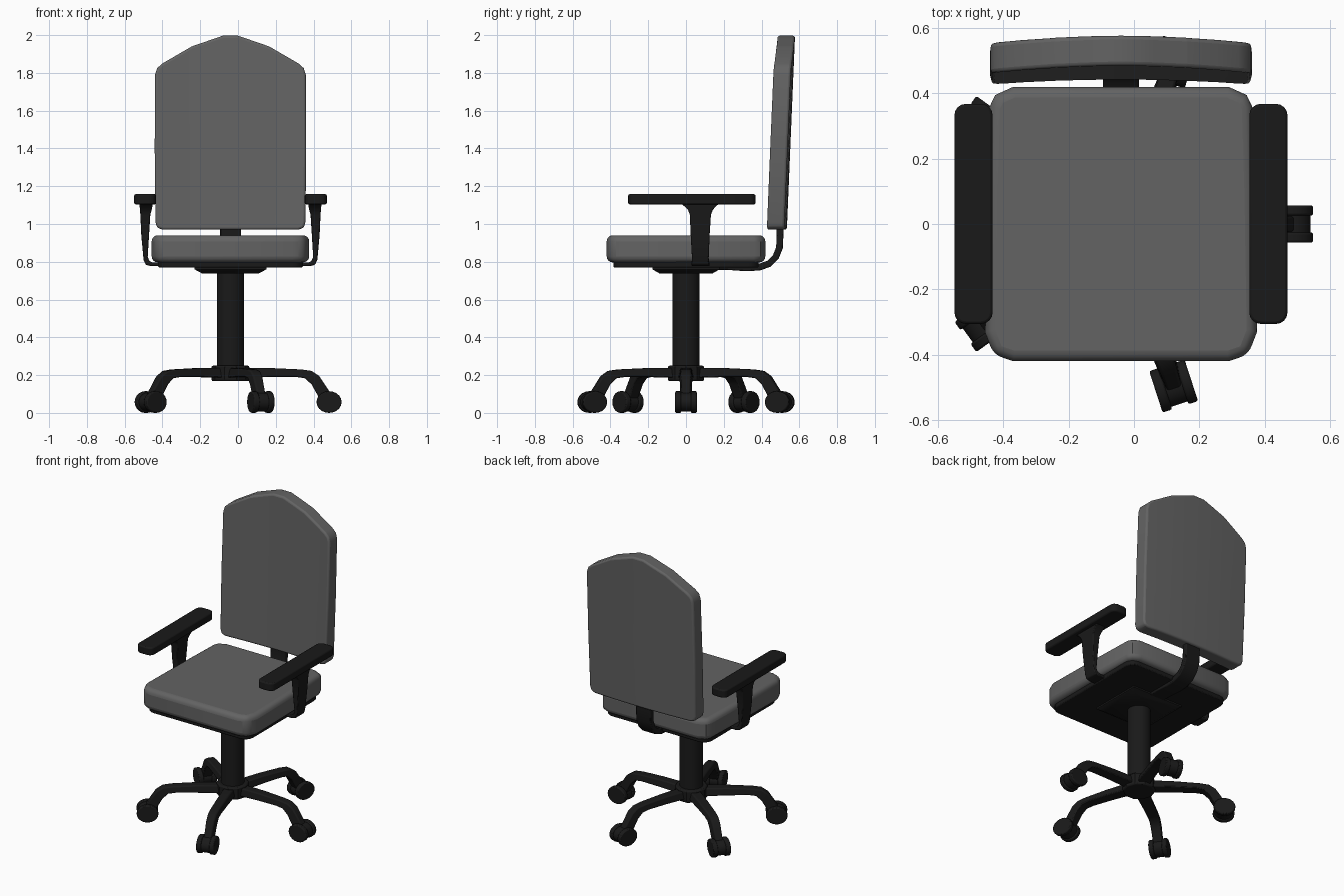
import bpy, bmesh, math
from mathutils import Matrix, Vector

if "Cube" in bpy.data.objects:
    bpy.data.objects.remove(bpy.data.objects["Cube"])

CX = -0.04  # centre line of the chair


def material(name, v):
    m = bpy.data.materials.new(name)
    m.diffuse_color = (v, v, v, 1)
    m.use_nodes = True
    m.node_tree.nodes["Principled BSDF"].inputs["Base Color"].default_value = m.diffuse_color
    return m


BLACK = material("black_plastic", 0.01)
FABRIC = material("grey_fabric", 0.125)


def finish(name, bm, mat, bevel=0.0, segs=2, matrix=None):
    bmesh.ops.recalc_face_normals(bm, faces=bm.faces)
    me = bpy.data.meshes.new(name)
    bm.to_mesh(me)
    bm.free()
    if matrix:
        me.transform(matrix)
    me.materials.append(mat)
    ob = bpy.data.objects.new(name, me)
    bpy.context.collection.objects.link(ob)
    if bevel:
        b = ob.modifiers.new("bevel", 'BEVEL')
        b.width, b.segments, b.limit_method = bevel, segs, 'ANGLE'
        b.angle_limit = math.radians(40)
    bpy.ops.object.select_all(action='DESELECT')
    ob.select_set(True)
    bpy.context.view_layer.objects.active = ob
    bpy.ops.object.shade_smooth_by_angle(angle=math.radians(35))
    return ob


def loft(rings):
    """Skin a list of equal-sized point rings and cap both ends."""
    bm = bmesh.new()
    vs = [[bm.verts.new(p) for p in r] for r in rings]
    n = len(vs[0])
    for a, b in zip(vs, vs[1:]):
        for i in range(n):
            bm.faces.new((a[i], a[(i + 1) % n], b[(i + 1) % n], b[i]))
    bm.faces.new(vs[0])
    bm.faces.new(vs[-1])
    return bm


def rounded(x0, x1, y0, y1, r, steps=4):
    pts = []
    for cx, cy, a0 in ((x1 - r, y1 - r, 0), (x0 + r, y1 - r, 90),
                       (x0 + r, y0 + r, 180), (x1 - r, y0 + r, 270)):
        for i in range(steps + 1):
            a = math.radians(a0 + 90 * i / steps)
            pts.append((cx + r * math.cos(a), cy + r * math.sin(a)))
    return pts


def slab(outline, z0, z1):
    return loft([[(x, y, z) for x, y in outline] for z in (z0, z1)])


def cylinder(name, r, z0, z1, sides, matrix=None, bevel=0.0):
    ring = [(r * math.cos(2 * math.pi * i / sides), r * math.sin(2 * math.pi * i / sides))
            for i in range(sides)]
    return finish(name, slab(ring, z0, z1), BLACK, bevel, 2, matrix)


# Gas column and hub
centre = Matrix.Translation((CX, 0, 0))
cylinder("column", 0.072, 0.18, 0.76, 32, centre)
cylinder("hub", 0.1, 0.168, 0.25, 10, centre, 0.008)

# Five-star base: legs with twin-wheel casters
LEG = [  # top point, bottom point (radius, z), half width
    ((0.03, 0.237), (0.03, 0.185), 0.042), ((0.22, 0.237), (0.22, 0.19), 0.038),
    ((0.375, 0.23), (0.35, 0.19), 0.036), ((0.43, 0.222), (0.395, 0.183), 0.035),
    ((0.47, 0.195), (0.43, 0.15), 0.034), ((0.50, 0.15), (0.455, 0.105), 0.032),
    ((0.54, 0.09), (0.48, 0.06), 0.03)]
for k in range(5):
    m = centre @ Matrix.Rotation(math.radians(72 * k), 4, 'Z')
    rings = [[(t[0], -w * 0.75, t[1]), (t[0], w * 0.75, t[1]),
              (b[0], w, b[1]), (b[0], -w, b[1])] for t, b, w in LEG]
    finish(f"base_leg_{k}", loft(rings), BLACK, 0.007, 2, m)
    axle = m @ Matrix.Translation((0.522, 0, 0.0575)) @ Matrix.Diagonal((1.16, 1, 1, 1)) \
        @ Matrix.Rotation(math.pi / 2, 4, 'X')
    cylinder(f"caster_hood_{k}", 0.05, -0.03, 0.03, 20, axle)
    for s, side in ((0, "a"), (1, "b")):
        z0 = 0.026 if s else -0.057
        cylinder(f"caster_wheel_{k}{side}", 0.0575, z0, z0 + 0.031, 20, axle, 0.006)

# Mechanism under the seat, with a narrower lower face
mech = [[(CX + sx * hx, sy * hy, z) for sx, sy in ((-1, -1), (1, -1), (1, 1), (-1, 1))]
        for hx, hy, z in ((0.15, 0.14, 0.738), (0.19, 0.178, 0.76), (0.19, 0.178, 0.78))]
finish("tilt_mechanism", loft(mech), BLACK)
finish("seat_pan", slab(rounded(CX - 0.383, CX + 0.383, -0.385, 0.385, 0.06), 0.77, 0.805),
       BLACK, 0.006)

# Seat cushion: chamfered outline, a little narrower at the back
half = [(0.33, -0.42), (0.39, -0.4), (0.417, -0.33), (0.41, 0.1), (0.402, 0.36),
        (0.385, 0.395), (0.33, 0.42)]
seat = [(CX + x, y) for x, y in half] + [(CX - x, y) for x, y in reversed(half)]
finish("seat", slab(seat, 0.797, 0.94), FABRIC, 0.032, 4)

# Backrest: pointed-arch outline, leaning and gently curved
half = [(0.36, 0.97), (0.388, 0.98), (0.397, 1.01), (0.401, 1.4), (0.399, 1.79), (0.388, 1.825),
        (0.36, 1.85), (0.205, 1.94), (0.04, 1.997)]
outline = half + [(-x, z) for x, z in reversed(half)]
bm = loft([[(x, y, z) for x, z in outline] for y in (-0.046, 0.046)])
for cut in (-0.3, -0.2, -0.1, 0, 0.1, 0.2, 0.3):
    bmesh.ops.bisect_plane(bm, geom=bm.verts[:] + bm.edges[:] + bm.faces[:],
                           plane_co=(cut, 0, 0), plane_no=(1, 0, 0))
for v in bm.verts:
    v.co.y += 0.488 + 0.042 * (v.co.z - 0.97) - 0.015 * (v.co.x / 0.4) ** 2
    v.co.x += CX
finish("backrest", bm, FABRIC, 0.026, 3)

# Curved strut from under the seat up into the backrest
path = [(0.1, 0.775), (0.22, 0.775), (0.32, 0.768), (0.39, 0.772), (0.44, 0.79), (0.475, 0.825),
        (0.495, 0.875), (0.498, 0.95), (0.5, 1.12)]
rings = []
for i, p in enumerate(path):
    a, b = path[max(i - 1, 0)], path[min(i + 1, len(path) - 1)]
    t = Vector((b[0] - a[0], b[1] - a[1])).normalized() * 0.018
    rings.append([(CX + sx * 0.055, p[0] - s * t.y, p[1] + s * t.x)
                  for sx, s in ((-1, -1), (1, -1), (1, 1), (-1, 1))])
finish("back_strut", loft(rings), BLACK, 0.006)

# Armrests: pads on tapering posts that hook under the seat
POST = [  # inner (x, z), outer (x, z), y range; x from the centre line
    ((0.33, 0.797), (0.33, 0.777), 0.03, 0.125), ((0.41, 0.795), (0.42, 0.777), 0.03, 0.125),
    ((0.428, 0.803), (0.448, 0.784), 0.03, 0.122), ((0.438, 0.825), (0.46, 0.81), 0.032, 0.12),
    ((0.431, 0.94), (0.472, 0.94), 0.025, 0.125), ((0.424, 1.05), (0.477, 1.05), 0.02, 0.132),
    ((0.417, 1.075), (0.479, 1.075), 0.01, 0.142), ((0.413, 1.095), (0.481, 1.095), -0.01, 0.16),
    ((0.413, 1.11), (0.481, 1.11), -0.03, 0.178)]
for s, side in ((1, "right"), (-1, "left")):
    rings = [[(CX + s * i[0], y0, i[1]), (CX + s * o[0], y0, o[1]),
              (CX + s * o[0], y1, o[1]), (CX + s * i[0], y1, i[1])] for i, o, y0, y1 in POST]
    finish(f"arm_post_{side}", loft(rings), BLACK, 0.005)
    x0, x1 = sorted((CX + s * 0.393, CX + s * 0.51))
    finish(f"arm_pad_{side}", slab(rounded(x0, x1, -0.306, 0.368, 0.035), 1.104, 1.158),
           BLACK, 0.008)
